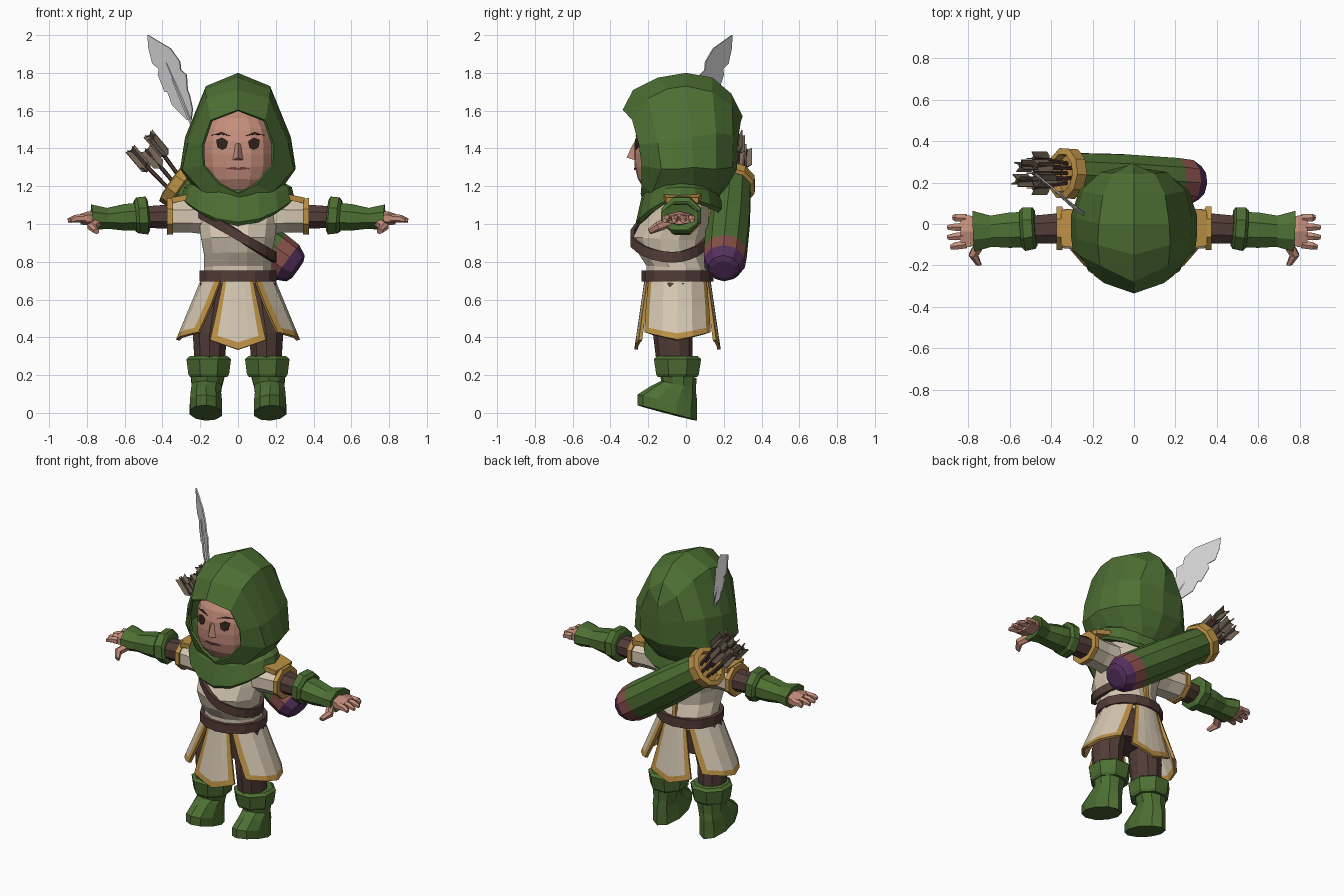
import bpy, bmesh, math
from mathutils import Vector as V

if "Cube" in bpy.data.objects:
    bpy.data.objects.remove(bpy.data.objects["Cube"])


def colour(name, r, g, b):
    m = bpy.data.materials.new(name)
    m.diffuse_color = (r, g, b, 1)
    m.use_nodes = True
    m.node_tree.nodes["Principled BSDF"].inputs["Base Color"].default_value = m.diffuse_color
    return m


GREEN = colour("forest green", .075, .16, .033)
CREAM = colour("cream cloth", .66, .57, .44)
SKIN = colour("skin", .56, .27, .20)
GOLD = colour("gold trim", .50, .28, .06)
BROWN = colour("brown leather", .085, .045, .038)
PURPLE = colour("purple cloth", .09, .03, .11)
ROSE = colour("rose leather", .25, .08, .07)
WHITE = colour("feather white", .62, .62, .63)
TAUPE = colour("arrow taupe", .19, .145, .105)
DARK = colour("dark brown", .03, .016, .012)


def build(name, verts, faces, mats, idx=None, thick=0, offset=-1):
    me = bpy.data.meshes.new(name)
    bm = bmesh.new()
    bv = [bm.verts.new(v) for v in verts]
    for k, f in enumerate(faces):
        face = bm.faces.new([bv[i] for i in f])
        face.material_index = idx[k] if idx else 0
    bmesh.ops.remove_doubles(bm, verts=bm.verts, dist=1e-4)
    bmesh.ops.recalc_face_normals(bm, faces=bm.faces)
    bm.to_mesh(me)
    bm.free()
    for m in mats:
        me.materials.append(m)
    ob = bpy.data.objects.new(name, me)
    bpy.context.collection.objects.link(ob)
    if thick:
        s = ob.modifiers.new("thickness", "SOLIDIFY")
        s.thickness, s.offset = thick, offset
    return ob


def loft(name, rings, mats, seg=None, closed=True, caps=True, thick=0):
    n = len(rings[0])
    verts = [p for r in rings for p in r]
    faces, idx = [], []
    for k in range(len(rings) - 1):
        for i in range(n if closed else n - 1):
            j = (i + 1) % n
            faces.append((k * n + i, k * n + j, k * n + n + j, k * n + n + i))
            idx.append(seg[k] if seg else 0)
    if caps:
        faces += [tuple(range(n)), tuple(range(len(verts) - n, len(verts)))]
        idx += [idx[0], idx[-1]]
    return build(name, verts, faces, mats, idx, thick)


def tube(name, stations, mats, n=8, seg=None, caps=True):
    """Stations are (centre, radius_u, radius_v); rings lie across the axis."""
    if not isinstance(mats, list):
        mats = [mats]
    ax = (V(stations[-1][0]) - V(stations[0][0])).normalized()
    u = (V((0, 0, 1)) if abs(ax.z) < .9 else V((0, 1, 0))).cross(ax).normalized()
    w = ax.cross(u)
    grow = 1 / math.cos(math.pi / n)
    angs = [2 * math.pi * (i + .5) / n for i in range(n)]
    rings = [[V(c) + u * (ru * grow * math.cos(a)) + w * (rv * grow * math.sin(a)) for a in angs]
             for c, ru, rv in stations]
    return loft(name, rings, mats, seg, caps=caps)


# torso: (z, centre y, half width, half depth)
TORSO = [(.68, -.045, .18, .165), (.77, -.045, .18, .165), (.84, -.08, .18, .175), (.92, -.09, .195, .19),
         (1.0, -.06, .205, .18), (1.08, -.03, .22, .15), (1.15, -.02, .17, .13)]
tube("tunic_torso", [((0, y, z), a, b) for z, y, a, b in TORSO], CREAM, 12)
tube("belt", [((0, -.045, .695), .205, .185), ((0, -.045, .755), .205, .185)], BROWN, 14)
tube("back_seam", [((0, .122, .74), .012, .01), ((0, .105, .92), .012, .01), ((0, .12, 1.08), .012, .01)], GOLD, 4)


def torso_at(z):
    for p, q in zip(TORSO, TORSO[1:]):
        if p[0] <= z <= q[0]:
            t = (z - p[0]) / (q[0] - p[0])
            return [p[i] + t * (q[i] - p[i]) for i in (1, 2, 3)]
    return TORSO[-1][1:]


# slanted strap around the chest
low, high = [], []
for i in range(24):
    a = 2 * math.pi * i / 24
    z = .94
    for _ in range(6):
        cy, rx, ry = torso_at(z)
        x = (rx + .014) * math.sin(a)
        z = .94 - .6 * x
    y = cy - (ry + .014) * math.cos(a)
    low.append((x, y, z - .028))
    high.append((x, y, z + .028))
loft("chest_strap", [low, high], [BROWN], caps=False, thick=.022).modifiers[0].offset = 0


# skirt panels with gold borders
def panel(name, top, bottom, zc, tip, b):
    cols, rows = [0, b, .3, .5, .7, 1 - b, 1], [0, .5, .9, 1]
    verts, faces, idx = [], [], []
    for t in rows:
        for s in cols:
            a = math.radians((top[0] + s * (top[1] - top[0])) * (1 - t) + (bottom[0] + s * (bottom[1] - bottom[0])) * t)
            zb = zc + (tip - zc) * (1 - abs(2 * s - 1))
            verts.append(((.185 + .135 * t) * math.sin(a), -.045 - (.165 + .055 * t) * math.cos(a), .71 + (zb - .71) * t))
    n = len(cols)
    for r in range(3):
        for c in range(n - 1):
            faces.append((r * n + c, r * n + c + 1, r * n + n + c + 1, r * n + n + c))
            idx.append(1 if r == 2 or c in (0, n - 2) else 0)
    build(name, verts, faces, [CREAM, GOLD], idx, .018, 0)


panel("skirt_front", (-24, 24), (-27, 27), .385, .335, .12)
panel("skirt_back", (156, 204), (153, 207), .385, .335, .12)
panel("skirt_left", (28, 152), (40, 140), .425, .385, .08)
panel("skirt_right", (208, 332), (220, 320), .425, .385, .08)
tube("hips", [((0, -.045, .5), .17, .11), ((0, -.045, .71), .17, .14)], BROWN, 10)

for s, side in ((-1, "right"), (1, "left")):
    def P(x, y, z):
        return (s * x, y, z)

    # legs and boots
    tube(side + "_leg", [(P(.15, -.06, .25), .08, .09), (P(.15, -.07, .42), .09, .1), (P(.11, -.05, .68), .09, .11)], BROWN, 10)
    tube(side + "_boot", [(P(.17, -.1, 0), .085, .155), (P(.17, -.1, .055), .085, .155), (P(.17, -.065, .11), .08, .12),
                          (P(.165, -.04, .145), .08, .09), (P(.16, -.045, .21), .092, .1)], GREEN, 10)
    tube(side + "_boot_cuff", [(P(.155, -.045, .19), .098, .105), (P(.155, -.045, .205), .108, .113),
                               (P(.155, -.045, .285), .118, .125), (P(.155, -.045, .3), .1, .108)], GREEN)
    # sleeve, trim and arm
    tube(side + "_sleeve", [(P(.13, -.03, 1.04), .1, .1), (P(.25, -.03, 1.04), .095, .085), (P(.36, -.02, 1.04), .095, .085)], CREAM)
    tube(side + "_sleeve_trim", [(P(.345, -.02, 1.04), .105, .095), (P(.375, -.02, 1.04), .105, .097)], GOLD)
    tube(side + "_shoulder_trim", [(P(.25, -.02, 1.145), .1, .015), (P(.35, -.02, 1.125), .085, .015)], GOLD, 4)
    tube(side + "_arm", [(P(.33, -.02, 1.04), .075, .065), (P(.54, -.03, 1.035), .065, .055)], BROWN)
    # bracer with a raised band and flared end
    tube(side + "_bracer", [(P(.5, -.025, 1.04), .085, .075), (P(.6, -.03, 1.035), .085, .07), (P(.69, -.035, 1.03), .075, .055),
                            (P(.775, -.035, 1.035), .098, .068), (P(.765, -.035, 1.03), .06, .04)], GREEN)
    tube(side + "_bracer_band", [(P(.475, -.02, 1.045), .085, .08), (P(.485, -.02, 1.045), .1, .1),
                                 (P(.53, -.025, 1.045), .105, .095), (P(.545, -.025, 1.04), .09, .08)], GREEN)
    # hand
    tube(side + "_palm", [(P(.74, -.035, 1.03), .05, .03), (P(.79, -.035, 1.03), .075, .032), (P(.835, -.035, 1.025), .078, .024)], SKIN, 6)
    for k in range(4):
        y = -.098 + .042 * k
        tip = (.885, .9, .9, .875)[k]
        tube(f"{side}_finger_{k + 1}", [(P(.81, y, 1.03), .019, .02), (P(.86, y * 1.08, 1.028), .018, .018),
                                        (P(tip, y * 1.15, 1.018), .011, .01)], SKIN, 6)
    tube(side + "_thumb", [(P(.74, -.09, 1.01), .025, .025), (P(.775, -.15, .985), .022, .022), (P(.75, -.195, .96), .014, .014)], SKIN, 6)

# head: a rounded box-like ellipsoid
HC, HR, HP = V((0, -.06, 1.37)), (.2, .215, .25), 2.4
rings = []
for i in range(1, 12):
    t = math.pi * i / 12
    ring = []
    for j in range(18):
        a = 2 * math.pi * j / 18
        d = (math.sin(t) * math.sin(a), -math.sin(t) * math.cos(a), -math.cos(t))
        r = sum(abs(c) ** HP for c in d) ** (-1 / HP)
        ring.append(HC + V([r * c * k for c, k in zip(d, HR)]))
    rings.append(ring)
loft("head", rings, [SKIN])


def face_y(x, z):
    return HC.y - HR[1] * max(0, 1 - abs(x / HR[0]) ** HP - abs((z - HC.z) / HR[2]) ** HP) ** (1 / HP) - .003


def decal(name, pts, mat):
    build(name, [(x, face_y(x, z), z) for x, z in pts], [tuple(range(len(pts)))], [mat], thick=.004, offset=0)


for s, side in ((-1, "right"), (1, "left")):
    decal(side + "_eye", [(s * x, z) for x, z in ((.055, 1.44), (.085, 1.457), (.115, 1.445), (.108, 1.405), (.085, 1.393), (.062, 1.405))], DARK)
    decal(side + "_brow", [(s * x, z) for x, z in ((.035, 1.465), (.085, 1.487), (.14, 1.47), (.085, 1.474))], DARK)
    decal(side + "_mouth", [(s * x, z) for x, z in ((0, 1.285), (.06, 1.292), (.03, 1.299), (0, 1.296))], ROSE)
build("nose", [(-.02, -.26, 1.43), (.02, -.26, 1.43), (.034, -.26, 1.335), (-.034, -.26, 1.335), (0, -.315, 1.352), (0, -.28, 1.425)],
      [(0, 3, 4, 5), (1, 5, 4, 2), (3, 2, 4), (0, 5, 1)], [SKIN])

# hood: arches from the face opening to the back, right half mirrored
HALF = [
    [(0, -.335, 1.605), (.145, -.285, 1.55), (.19, -.25, 1.42), (.185, -.235, 1.31), (.1, -.235, 1.21), (0, -.24, 1.16)],
    [(0, -.28, 1.71), (.165, -.2, 1.665), (.265, -.15, 1.43), (.295, -.13, 1.29), (.18, -.18, 1.16), (0, -.22, 1.09)],
    [(0, -.15, 1.775), (.175, -.1, 1.715), (.275, -.07, 1.44), (.305, -.05, 1.29), (.22, -.06, 1.17), (.16, -.06, 1.14)],
    [(0, 0, 1.8), (.17, 0, 1.73), (.28, .03, 1.46), (.305, .04, 1.3), (.22, .04, 1.18), (.16, .04, 1.14)],
    [(0, .14, 1.775), (.15, .14, 1.7), (.25, .16, 1.48), (.265, .16, 1.29), (.18, .14, 1.19), (.14, .12, 1.14)],
    [(0, .24, 1.69), (.1, .245, 1.62), (.16, .25, 1.47), (.16, .245, 1.3), (.1, .2, 1.2), (.08, .16, 1.14)],
    [(0, .3, 1.57), (0, .29, 1.54), (0, .275, 1.44), (0, .27, 1.29), (0, .22, 1.2), (0, .17, 1.14)]]
arches = [[(-x, y, z) for x, y, z in h[:0:-1]] + h for h in HALF]
loft("hood", arches, [GREEN], closed=False, caps=False, thick=.015)


# cowl over the shoulders, dipping at the front
def cowl_ring(z, rx, ry, cy, dip):
    out = []
    for i in range(16):
        a = 2 * math.pi * i / 16
        c = math.cos(a)
        out.append((rx * math.sin(a), cy - ry * c, z - dip * c * c * (1 if c > 0 else .5)))
    return out


loft("cowl", [cowl_ring(1.25, .19, .17, -.03, .03), cowl_ring(1.195, .285, .205, -.03, .05),
              cowl_ring(1.135, .3, .23, -.035, .125), cowl_ring(1.12, .285, .215, -.035, .13),
              cowl_ring(1.15, .17, .14, -.03, .1)], [GREEN], caps=False)

# quiver slung diagonally across the back
B, T = V((.305, .2, .765)), V((-.345, .245, 1.225))
stations = [(B.lerp(T, t), r, r) for t, r in ((-.015, .055), (.0, .08), (.07, .107), (.18, .112), (.55, .112), (.95, .1))]
tube("quiver", stations, [PURPLE, ROSE, GREEN], 10, [0, 0, 1, 2, 2])
tube("quiver_rim", [(B.lerp(T, t), r, r) for t, r in ((.92, .104), (.93, .12), (1.0, .12), (1.01, .09), (.96, .085))], GOLD, 10)

# arrows with crossed fletching
ad = V((-.62, .0, .74)).normalized()
e1 = V((0, 1, 0))
e2 = ad.cross(e1)
for k in range(7):
    a = 2 * math.pi * k / 6
    r = .055 if k < 6 else 0
    off = e1 * (r * math.cos(a)) + e2 * (r * math.sin(a))
    base = T + off * .8 - ad * .06
    end = T + off * 1.3 + ad * (.22 + .025 * (k % 3))
    tube(f"arrow_shaft_{k + 1}", [(base, .009, .009), (end, .009, .009)], BROWN, 5)
    for m in range(2):
        w = e1 * math.cos(a + m * 1.57) + e2 * math.sin(a + m * 1.57)
        build(f"arrow_fletching_{k + 1}_{m + 1}", [end - ad * .12 - w * .012, end - ad * .1 - w * .034, end + ad * .01 - w * .034,
              end - ad * .01, end + ad * .01 + w * .034, end - ad * .1 + w * .034, end - ad * .12 + w * .012],
              [(0, 1, 2, 3), (0, 3, 6), (3, 4, 5, 6)], [TAUPE], thick=.006, offset=0)

# feather with notched edge, standing in a vertical plane
left = [(-.27, 1.55), (-.35, 1.63), (-.375, 1.7), (-.39, 1.7), (-.425, 1.79), (-.42, 1.82), (-.455, 1.85), (-.475, 1.93), (-.48, 2.0)]
right = [(-.25, 1.55), (-.243, 1.61), (-.258, 1.68), (-.27, 1.71), (-.275, 1.79), (-.305, 1.815), (-.31, 1.86), (-.36, 1.93), (-.478, 2.0)]
loft("feather", [[(x, .05 + .83 * (-.25 - x), z) for x, z in edge] for edge in (left, right)],
     [WHITE], closed=False, caps=False, thick=.008)
tube("feather_quill", [((-.22, .03, 1.47), .008, .008), ((-.3, .09, 1.66), .008, .008), ((-.38, .158, 1.85), .004, .004)], WHITE, 5)
